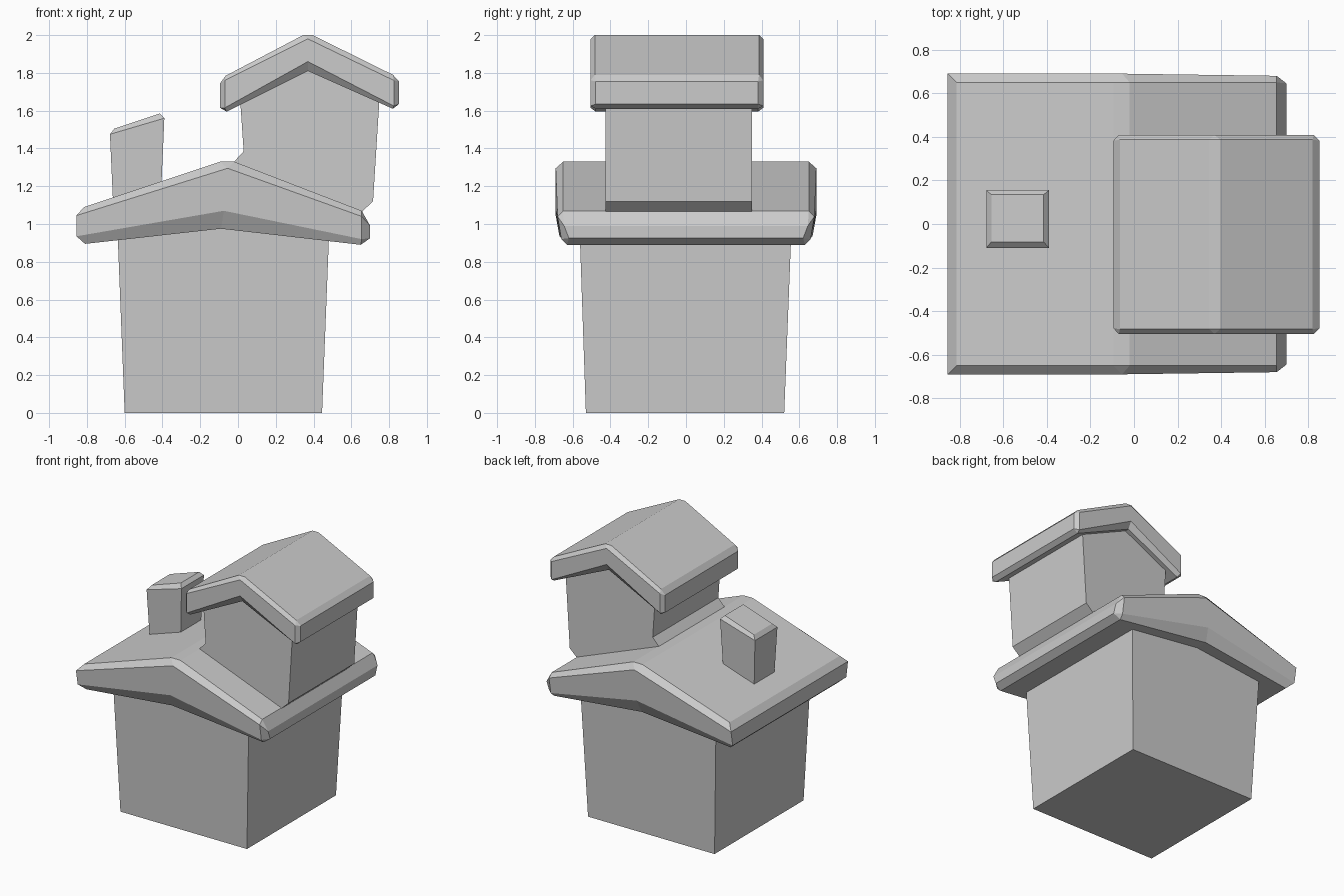
import bpy
import bmesh

cube = bpy.data.objects.get("Cube")
if cube:
    bpy.data.objects.remove(cube, do_unlink=True)

GREY = (0.6, 0.6, 0.6, 1.0)
stone = bpy.data.materials.new("plain grey")
stone.use_nodes = True
stone.diffuse_color = GREY
stone.node_tree.nodes["Principled BSDF"].inputs["Base Color"].default_value = GREY


def finish(name, bm):
    bmesh.ops.remove_doubles(bm, verts=bm.verts, dist=0.0005)
    bmesh.ops.recalc_face_normals(bm, faces=bm.faces)
    mesh = bpy.data.meshes.new(name)
    bm.to_mesh(mesh)
    bm.free()
    mesh.materials.append(stone)
    obj = bpy.data.objects.new(name, mesh)
    bpy.context.collection.objects.link(obj)
    return obj


def loft(name, rings):
    """Skin matching closed rings of points and cap both ends."""
    bm = bmesh.new()
    loops = [[bm.verts.new(p) for p in ring] for ring in rings]
    for a, b in zip(loops, loops[1:]):
        for i in range(len(a)):
            j = (i + 1) % len(a)
            bm.faces.new((a[i], a[j], b[j], b[i]))
    bm.faces.new(loops[0])
    bm.faces.new(loops[-1])
    return finish(name, bm)


def rect(x0, x1, y0, y1, z_left, z_right):
    return [(x0, y0, z_left), (x1, y0, z_right), (x1, y1, z_right), (x0, y1, z_left)]


def gable_roof(name, p, y_mid):
    """Chevron slab with chamfered rims; p maps a corner to (x, z, half depth)."""
    bm = bmesh.new()
    ends = []
    for s in (-1, 1):
        ends.append({k: bm.verts.new((x, y_mid + s * d, z)) for k, (x, z, d) in p.items()})
    gable = ["face_ll", "face_lh", "face_ridge", "face_rh", "face_rl", "face_mid"]
    rims = [
        ["face_lh", "face_ridge", "ridge_l", "top_l"],
        ["face_ridge", "ridge_r", "ridge_l"],
        ["face_ridge", "face_rh", "top_r", "ridge_r"],
        ["face_rh", "eave_rh", "top_r"],
        ["face_rh", "face_rl", "eave_rl", "eave_rh"],
        ["face_rl", "under_r", "eave_rl"],
        ["face_rl", "face_mid", "under_mid", "under_r"],
        ["face_mid", "face_ll", "under_l", "under_mid"],
        ["face_ll", "eave_ll", "under_l"],
        ["face_ll", "face_lh", "eave_lh", "eave_ll"],
        ["face_lh", "top_l", "eave_lh"],
    ]
    for end in ends:
        for keys in [gable] + rims:
            bm.faces.new([end[k] for k in keys])
    around = ["under_l", "eave_ll", "eave_lh", "top_l", "ridge_l", "ridge_r",
              "top_r", "eave_rh", "eave_rl", "under_r", "under_mid"]
    for k, n in zip(around, around[1:] + around[:1]):
        bm.faces.new((ends[0][k], ends[0][n], ends[1][n], ends[1][k]))
    return finish(name, bm)


# House walls, flaring slightly upward
loft("house_walls", [
    rect(-0.60, 0.445, -0.53, 0.52, 0, 0),
    rect(-0.64, 0.485, -0.565, 0.56, 1.02, 1.02),
])

# Main roof: flush left edge, chamfered right edge
gable_roof("main_roof", {
    "face_ll": (-0.855, 0.935, 0.67), "face_lh": (-0.855, 1.045, 0.69),
    "face_ridge": (-0.055, 1.295, 0.69),
    "face_rh": (0.655, 1.04, 0.68), "face_rl": (0.655, 0.92, 0.66),
    "face_mid": (-0.075, 1.07, 0.69),
    "top_l": (-0.815, 1.09, 0.65), "ridge_l": (-0.095, 1.33, 0.65),
    "ridge_r": (-0.02, 1.33, 0.65), "top_r": (0.655, 1.07, 0.65),
    "eave_rh": (0.70, 0.99, 0.645), "eave_rl": (0.70, 0.925, 0.62),
    "under_r": (0.65, 0.89, 0.63), "under_mid": (-0.09, 0.975, 0.65),
    "under_l": (-0.81, 0.895, 0.63),
    "eave_ll": (-0.855, 0.935, 0.67), "eave_lh": (-0.855, 1.045, 0.69),
}, 0.0)

# Upper room, its foot following the roof slope
profile = [(0.01, 1.68), (0.03, 1.385), (-0.03, 1.32), (0.2, 1.08), (0.645, 1.055),
           (0.715, 1.12), (0.75, 1.68), (0.38, 1.88)]
loft("upper_walls", [[(x, y, z) for x, z in profile] for y in (-0.425, 0.35)])

# Upper roof
gable_roof("upper_roof", {
    "face_ll": (-0.07, 1.615, 0.457), "face_lh": (-0.07, 1.76, 0.457),
    "face_ridge": (0.37, 1.98, 0.457),
    "face_rh": (0.825, 1.76, 0.457), "face_rl": (0.825, 1.625, 0.457),
    "face_mid": (0.37, 1.86, 0.457),
    "top_l": (-0.065, 1.785, 0.435), "ridge_l": (0.345, 2.0, 0.435),
    "ridge_r": (0.395, 2.0, 0.435), "top_r": (0.82, 1.79, 0.435),
    "eave_rh": (0.852, 1.755, 0.43), "eave_rl": (0.852, 1.635, 0.43),
    "under_r": (0.82, 1.61, 0.43), "under_mid": (0.37, 1.81, 0.43),
    "under_l": (-0.06, 1.595, 0.43),
    "eave_ll": (-0.095, 1.615, 0.43), "eave_lh": (-0.095, 1.745, 0.43),
}, -0.048)

# Chimney with a slanted, chamfered top
loft("chimney", [
    rect(-0.66, -0.408, -0.095, 0.14, 1.08, 1.15),
    rect(-0.678, -0.39, -0.11, 0.155, 1.475, 1.56),
    rect(-0.655, -0.415, -0.082, 0.135, 1.505, 1.585),
])
